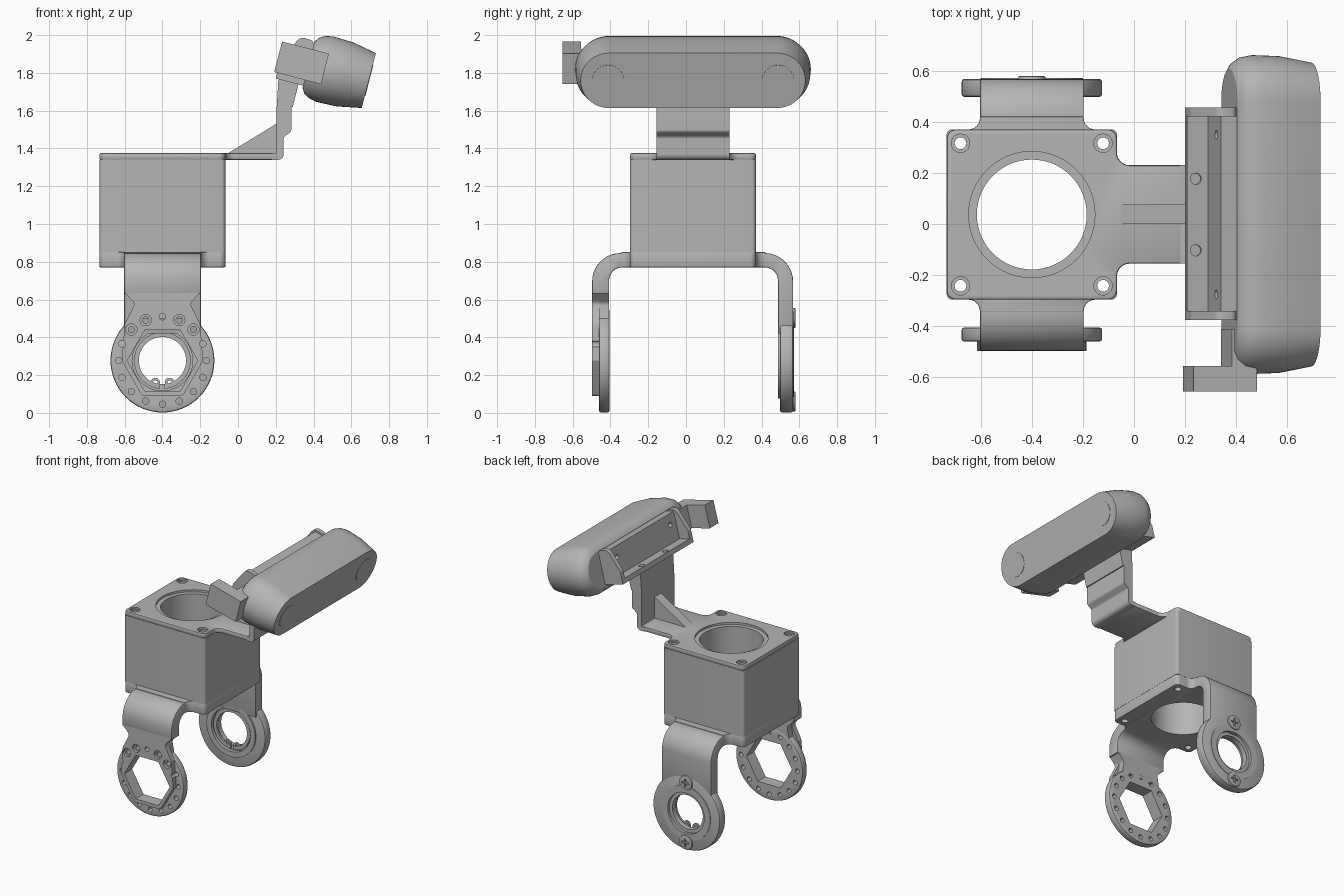
import bpy, bmesh, math
from mathutils import Vector

cube = bpy.data.objects.get("Cube")
if cube:
    bpy.data.objects.remove(cube, do_unlink=True)

grey = bpy.data.materials.new("mid_grey")
grey.use_nodes = True
COLOUR = (0.46, 0.46, 0.46, 1)
grey.diffuse_color = COLOUR
grey.node_tree.nodes["Principled BSDF"].inputs["Base Color"].default_value = COLOUR

# Drawing planes: two in-plane coordinates and an extrusion coordinate
TILT = math.radians(14.5)
U = Vector((math.cos(TILT), 0, -math.sin(TILT)))
V = Vector((math.sin(TILT), 0, math.cos(TILT)))
HEAD = Vector((0.373, 0, 1.842))
def tilted(u, v, y):
    return HEAD + U * u + V * v + Vector((0, y, 0))
XY = lambda a, b, t: Vector((a, b, t))
XZ = lambda a, b, t: Vector((a, t, b))
YZ = lambda a, b, t: Vector((t, a, b))
UV = tilted
UY = lambda a, b, t: tilted(a, t, b)
VY = lambda a, b, t: tilted(t, a, b)


def rounded(corners, default=0.0, steps=6):
    """Round polygon corners; a third value in a corner overrides the radius."""
    out, n = [], len(corners)
    for i, c in enumerate(corners):
        p = Vector(c[:2])
        r = c[2] if len(c) > 2 else default
        if r <= 0:
            out.append(p)
            continue
        a = (Vector(corners[i - 1][:2]) - p).normalized()
        b = (Vector(corners[(i + 1) % n][:2]) - p).normalized()
        half = a.angle(b) / 2
        centre = p + (a + b).normalized() * (r / math.sin(half))
        start = p + a * (r / math.tan(half)) - centre
        end = p + b * (r / math.tan(half)) - centre
        sweep = start.angle_signed(end)
        for k in range(steps + 1):
            t = -sweep * k / steps
            out.append(centre + Vector((start.x * math.cos(t) - start.y * math.sin(t),
                                        start.x * math.sin(t) + start.y * math.cos(t))))
    return out


def circle(x, y, r, n=48):
    return [Vector((x + r * math.cos(math.tau * i / n), y + r * math.sin(math.tau * i / n)))
            for i in range(n)]


def box(x0, x1, y0, y1):
    return [(x0, y0), (x1, y0), (x1, y1), (x0, y1)]


def finish(obj):
    obj.data.polygons.foreach_set("use_smooth", [True] * len(obj.data.polygons))
    obj.data.set_sharp_from_angle(angle=math.radians(30))


def bake(obj):
    bpy.context.view_layer.update()
    deps = bpy.context.evaluated_depsgraph_get()
    mesh = bpy.data.meshes.new_from_object(obj.evaluated_get(deps))
    obj.modifiers.clear()
    obj.data = mesh
    finish(obj)


def loft(name, rings, bevel=0.0):
    bm = bmesh.new()
    loops = [[bm.verts.new(p) for p in ring] for ring in rings]
    for lo, hi in zip(loops, loops[1:]):
        for i in range(len(lo)):
            bm.faces.new((lo[i - 1], lo[i], hi[i], hi[i - 1]))
    bm.faces.new(loops[0])
    bm.faces.new(loops[-1])
    bmesh.ops.recalc_face_normals(bm, faces=bm.faces)
    mesh = bpy.data.meshes.new(name)
    bm.to_mesh(mesh)
    bm.free()
    mesh.materials.append(grey)
    obj = bpy.data.objects.new(name, mesh)
    bpy.context.collection.objects.link(obj)
    if bevel:
        mod = obj.modifiers.new("edge", 'BEVEL')
        mod.width, mod.segments, mod.limit_method = bevel, 2, 'ANGLE'
        mod.angle_limit = math.radians(40)
        bake(obj)
    finish(obj)
    return obj


def prism(name, pts, plane, lo, hi, bevel=0.0):
    return loft(name, [[plane(p[0], p[1], t) for p in pts] for t in (lo, hi)], bevel)


def cut(obj, *holes):
    """Each hole is (points, plane, low, high)."""
    for hole in holes:
        tool = prism("cutter", *hole)
        tool.hide_render = True
        mod = obj.modifiers.new("cut", 'BOOLEAN')
        mod.operation, mod.solver, mod.object = 'DIFFERENCE', 'EXACT', tool
    bake(obj)
    for o in [o for o in bpy.data.objects if o.name.startswith("cutter")]:
        bpy.data.objects.remove(o, do_unlink=True)


# Housing: base plate, body and cover with one bore and four bolt holes
CX, CY, HALF = -0.4, 0.037, 0.333
X0, X1, Y0, Y1 = CX - HALF, CX + HALF, CY - HALF, CY + HALF
SX0, SX1 = CX - 0.203, CX + 0.203
TY0, TY1 = -0.155, 0.23
bore = (circle(CX, CY, 0.215, 64), XY, 0.5, 1.6)
bolts = [(circle(CX + sx * 0.279, CY + sy * 0.279, 0.023, 20), XY, 0.5, 1.6)
         for sx in (-1, 1) for sy in (-1, 1)]
recesses = [(circle(CX + sx * 0.279, CY + sy * 0.279, 0.036, 24), XY, 1.362, 1.6)
            for sx in (-1, 1) for sy in (-1, 1)]

body = prism("motor_housing", rounded(box(X0, X1, Y0, Y1), 0.02), XY, 0.85, 1.342)
cut(body, bore, *bolts)

cover_outline = rounded([(X0, Y0), (X1, Y0), (X1, TY0, 0.05), (0.19, TY0, 0), (0.19, TY1, 0),
                         (X1, TY1, 0.05), (X1, Y1), (X0, Y1)], 0.035)
cover = prism("top_cover", cover_outline, XY, 1.34, 1.375, 0.008)
cut(cover, bore, (circle(CX, CY, 0.247, 64), XY, 1.36, 1.6), *bolts, *recesses)

F, B = -0.345, 0.42
base_outline = rounded([(X0, Y0), (SX0, Y0, 0.045), (SX0, F, 0), (SX1, F, 0), (SX1, Y0, 0.045),
                        (X1, Y0), (X1, Y1), (SX1, Y1, 0.045), (SX1, B, 0), (SX0, B, 0),
                        (SX0, Y1, 0.045), (X0, Y1)], 0.03)
base = prism("base_plate", base_outline, XY, 0.771, 0.851, 0.008)
cut(base, bore, *bolts)

# Fork: bent strap running over both sides
strap_profile = rounded([(-0.497, 0.63), (-0.497, 0.846, 0.15), (0.567, 0.846, 0.15), (0.567, 0.42),
                         (0.487, 0.42), (0.487, 0.77, 0.07), (-0.407, 0.77, 0.07), (-0.407, 0.63)],
                        steps=10)
strap = prism("fork_strap", strap_profile, YZ, SX0, SX1, 0.005)
cut(strap, bore)

# Front arm: necked plate, ring of holes and hexagonal opening
HZ = 0.277
def at(r, degrees):
    a = math.radians(degrees)
    return CX + r * math.cos(a), HZ + r * math.sin(a)
hexagon = (circle(CX, HZ, 0.187, 6), XZ, -0.6, -0.3)
ring_holes = [(circle(*at(0.232, 22.5 * i), 0.017, 16), XZ, -0.6, -0.3) for i in range(16)]
sinks = [(circle(*at(0.232, 90 + s * 22.5 * k), 0.03, 20), XZ, -0.6, -0.478)
         for s in (-1, 1) for k in (1, 2)]
front_disc = prism("front_arm_disc", circle(CX, HZ, 0.275, 64), XZ, -0.46, -0.405, 0.01)
cut(front_disc, hexagon, *ring_holes)
right_half = [(0.203, 0.64, 0), (0.145, 0.58, 0.03), (0.2, 0.47, 0.03),
              (0.215, HZ, 0.02), (0.108, HZ - 0.187, 0.02)]
neck_outline = [(CX + p[0],) + p[1:] for p in right_half]
neck_outline += [(CX - p[0],) + p[1:] for p in reversed(right_half)]
neck = prism("front_arm_pad", rounded(neck_outline), XZ, -0.497, -0.457)
cut(neck, hexagon, *ring_holes, *sinks)
prism("front_arm_neck", rounded([(SX0, 0.64, 0), (CX - 0.145, 0.58, 0.03), (CX - 0.16, 0.5, 0),
                                 (CX + 0.16, 0.5, 0), (CX + 0.145, 0.58, 0.03), (SX1, 0.64, 0)]),
      XZ, -0.462, -0.407)

# Back arm: bearing disc with stepped bore, retaining ring and two screws
back_disc = prism("back_arm_disc", circle(CX, HZ, 0.275, 64), XZ, 0.497, 0.568, 0.012)
boss = prism("bearing_boss", circle(CX, HZ, 0.2, 64), XZ, 0.487, 0.572)
for part in (back_disc, boss):
    cut(part, (circle(CX, HZ, 0.125), XZ, 0.3, 0.7), (circle(CX, HZ, 0.16), XZ, 0.3, 0.515),
        (circle(CX, HZ, 0.15), XZ, 0.552, 0.7))
clip = prism("retaining_ring", circle(CX, HZ, 0.15), XZ, 0.498, 0.512)
cut(clip, (circle(CX, HZ, 0.125), XZ, 0.3, 0.7), (box(CX - 0.012, CX + 0.012, 0.1, HZ), XZ, 0.3, 0.7))
for side in (-1, 1):
    ear = prism("retaining_ring_ear", circle(CX + side * 0.038, 0.16, 0.026, 20), XZ, 0.498, 0.512)
    cut(ear, (circle(CX + side * 0.038, 0.16, 0.012, 12), XZ, 0.3, 0.7))
for z in (0.502, 0.06):
    screw = prism("back_arm_screw", circle(CX, z, 0.053, 32), XZ, 0.55, 0.579, 0.005)
    cut(screw, (box(CX - 0.03, CX + 0.03, z - 0.006, z + 0.006), XZ, 0.57, 0.7),
        (box(CX - 0.006, CX + 0.006, z - 0.03, z + 0.03), XZ, 0.57, 0.7))

# Riser: bent upright, gusset and angled neck
prism("riser_bracket", rounded([(0.18, 1.34), (0.242, 1.34, 0.03), (0.242, 1.46, 0.02),
                                (0.282, 1.49, 0.02), (0.282, 1.62), (0.205, 1.62),
                                (0.205, 1.375), (0.18, 1.375)]), XZ, TY0, TY1)
prism("riser_gusset", [(-0.06, 1.37), (0.21, 1.37), (0.21, 1.535)], XZ, 0.0, 0.077)
prism("tray_neck", [(0.205, 1.62), (0.29, 1.62), (0.325, 1.76), (0.215, 1.785)], XZ, TY0, TY1)

# Tray holding the sensor head
floor = prism("tray_floor", box(-0.15, 0, -0.372, 0.452), UY, -0.113, -0.078)
cut(floor, *[(circle(-0.115, CY + s * 0.14, 0.022, 20), UY, -0.09, 0.0) for s in (-1, 1)])
back = prism("tray_back", box(-0.113, 0.12, -0.372, 0.452), VY, -0.065, 0.002)
cut(back, *[(circle(0.045, CY + s * 0.312, 0.018, 20), VY, -0.2, -0.03) for s in (-1, 1)])
cheek = rounded([(-0.15, -0.113, 0), (0.002, -0.113, 0), (0.002, 0.132, 0.03),
                 (-0.08, 0.132, 0.04), (-0.15, -0.02, 0.03)])
for y in (-0.375, 0.42):
    prism("tray_cheek", cheek, UV, y, y + 0.035)

# Sensor head: tapered pill with two round lens windows
def pill(h):
    return rounded(box(-h, h, CY - 0.445 - h, CY + 0.445 + h), h * 0.999, 12)
sections = [(0, 0.125), (0.015, 0.15), (0.045, 0.17), (0.09, 0.179), (0.2, 0.175), (0.33, 0.15)]
loft("sensor_head", [[VY(p[0], p[1], u) for p in pill(h)] for u, h in sections])
for s in (-1, 1):
    prism("lens_window", circle(0, CY + s * 0.45, 0.085, 40), VY, 0.325, 0.333)

# Angled side block on the head
block = [(-0.166, -0.655), (0.09, -0.655), (0.09, -0.555), (0.115, -0.555),
         (0.115, -0.41), (-0.012, -0.41), (-0.012, -0.555), (-0.166, -0.555)]
prism("side_block", block, UY, -0.082, 0.085)
